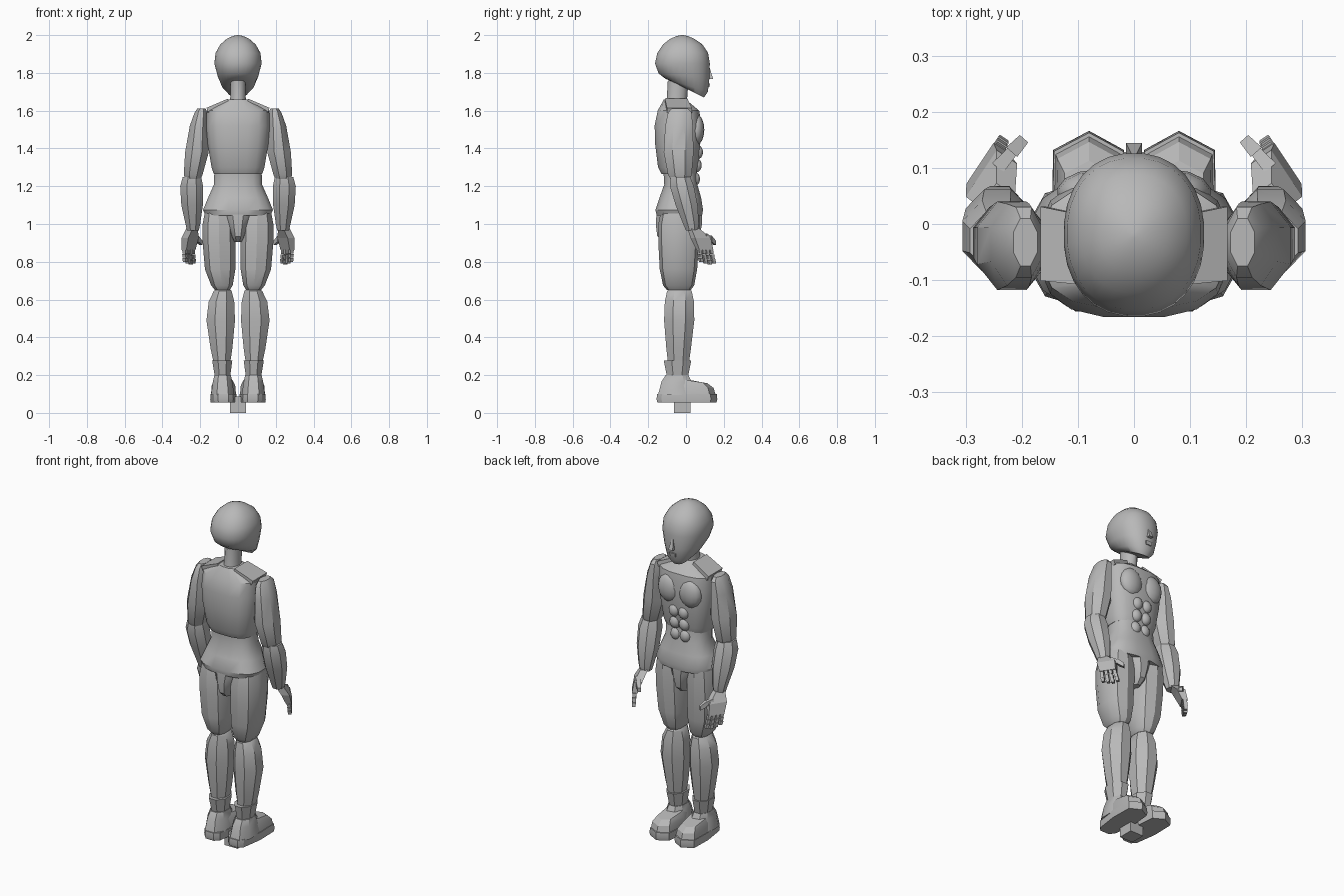
import bpy, bmesh, math
from mathutils import Vector, Matrix

grey = bpy.data.materials.new("plain_grey")
grey.diffuse_color = (0.48, 0.48, 0.48, 1)


def finish(name, bm, angle=32):
    bmesh.ops.recalc_face_normals(bm, faces=bm.faces[:])
    me = bpy.data.meshes.new(name)
    bm.to_mesh(me)
    bm.free()
    me.materials.append(grey)
    ob = bpy.data.objects.new(name, me)
    bpy.context.collection.objects.link(ob)
    bpy.ops.object.select_all(action='DESELECT')
    ob.select_set(True)
    bpy.context.view_layer.objects.active = ob
    bpy.ops.object.shade_smooth_by_angle(angle=math.radians(angle))
    return ob


def skin(name, rings, s=1, angle=32):
    """Closed skin through a stack of point rings; s = -1 mirrors in x."""
    bm = bmesh.new()
    vs = [[bm.verts.new((s * p[0], p[1], p[2])) for p in r] for r in rings]
    n = len(vs[0])
    for a, b in zip(vs, vs[1:]):
        for i in range(n):
            j = (i + 1) % n
            bm.faces.new((a[i], a[j], b[j], b[i]))
    bm.faces.new(vs[0])
    bm.faces.new(vs[-1])
    return finish(name, bm, angle)


def loft(name, sections, n=8, p=2.0, s=1, angle=32):
    """Sections are (z, x0, x1, y0, y1[, tilt]): bounds of rounded outlines."""
    def sp(v):
        return math.copysign(abs(v) ** (2 / p), v)
    ang = [2 * math.pi * (i + 0.5) / n for i in range(n)]
    unit = [(sp(math.cos(a)), sp(math.sin(a))) for a in ang]
    k = max(u[0] for u in unit)
    rings = []
    for z, x0, x1, y0, y1, *t in sections:
        tilt = t[0] if t else 0
        rings.append([((x0 + x1) / 2 + (x1 - x0) / 2 * u / k,
                       (y0 + y1) / 2 + (y1 - y0) / 2 * v / k,
                       z + tilt * v / k) for u, v in unit])
    return skin(name, rings, s, angle)


def centred(name, sections, **kw):
    return loft(name, [(z, -x, x, *r) for z, x, *r in sections], **kw)


def bar(name, a, b, u, w, sa, sb, s=1):
    """Tapered box from a to b; sa and sb are half sizes along u and w."""
    u, w = Vector(u), Vector(w)
    rings = [[Vector(c) + u * h[0] * i + w * h[1] * j
              for i, j in ((-1, -1), (1, -1), (1, 1), (-1, 1))]
             for c, h in ((a, sa), (b, sb))]
    return skin(name, rings, s)


def blob(name, centre, size):
    bm = bmesh.new()
    bmesh.ops.create_uvsphere(bm, u_segments=14, v_segments=8, radius=1,
                              matrix=Matrix.LocRotScale(Vector(centre), None, Vector(size)))
    return finish(name, bm, 50)


# Head, face and neck
centred("head", [
    (1.705, .055, -.045, .095, -.035), (1.735, .086, -.11, .116, -.035),
    (1.785, .108, -.145, .124, -.012), (1.85, .125, -.164, .126),
    (1.905, .119, -.152, .117), (1.95, .094, -.122, .088),
    (1.98, .06, -.085, .045), (1.995, .028, -.05, .01), (2.0, .005, -.025, -.015)],
    n=28, p=2.2, angle=40)
bar("nose", (0, .122, 1.825), (0, .13, 1.768), (1, 0, 0), (0, 1, 0), (.005, .004), (.014, .014))
bar("lips", (0, .116, 1.745), (0, .114, 1.725), (1, 0, 0), (0, 1, 0), (.02, .012), (.017, .01))
centred("neck", [(1.62, .046, -.11, .0), (1.67, .041, -.1, .005), (1.76, .041, -.095, .012)],
        n=14)

# Torso
centred("chest", [
    (1.265, .128, -.13, .052), (1.30, .14, -.148, .064), (1.42, .16, -.163, .075),
    (1.52, .168, -.166, .083), (1.6, .165, -.15, .07), (1.658, .06, -.118, .0)],
    n=16, p=2.8)
centred("waist_and_hips", [
    (1.045, .172, -.155, .085), (1.075, .185, -.162, .09), (1.14, .158, -.14, .08),
    (1.21, .127, -.115, .06), (1.29, .125, -.12, .055)], n=16, p=2.6)
centred("crotch", [
    (.905, .022, -.12, .04), (.935, .038, -.152, .072),
    (1.0, .058, -.16, .085), (1.07, .08, -.155, .085)], n=12, p=2.8)

for s, side in ((1, "right"), (-1, "left")):
    # Chest and belly muscles
    blob("pectoral_" + side, (s * .068, .055, 1.5), (.07, .042, .082))
    for i, (y, z) in enumerate(((.062, 1.38), (.055, 1.31), (.046, 1.238))):
        blob(f"belly_muscle_{i + 1}_{side}", (s * .031, y, z), (.032, .028, .037))
    bar("shoulder_plate_" + side, (.05, -.052, 1.65), (.162, -.035, 1.602),
        (0, 1, 0), (.35, 0, .94), (.06, .014), (.066, .014), s)

    # Arms
    loft("upper_arm_" + side, [
        (1.235, .2, .275, -.08, .018), (1.26, .188, .287, -.095, .03),
        (1.38, .155, .28, -.118, .04), (1.52, .158, .255, -.11, .036),
        (1.59, .163, .23, -.095, .03), (1.612, .172, .215, -.075, .01)], s=s)
    loft("forearm_" + side, [
        (.965, .208, .27, .0, .062), (1.0, .2, .278, -.015, .068),
        (1.1, .186, .3, -.055, .062), (1.2, .185, .306, -.085, .042),
        (1.25, .195, .292, -.082, .022)], s=s)

    # Hands: u runs across the knuckles, w through the palm
    u, w = Vector((-.55, .83, 0)), Vector((.83, .55, 0))
    bar("hand_top_" + side, (.243, .04, .975), (.254, .078, .925), u, w,
        (.026, .02), (.05, .022), s)
    bar("palm_" + side, (.254, .078, .925), (.262, .1, .862), u, w,
        (.05, .022), (.044, .015), s)
    for f in range(4):
        t = -.036 + .024 * f
        length = (.022, .025, .027, .025)[f]
        for k in range(3):
            root = Vector((.262, .1, .864)) + u * t * (1 + .04 * k)
            step = Vector((-.06, .2, -1)) * length
            bar(f"finger_{f + 1}_{k + 1}_{side}", root + step * k, root + step * (k + .93),
                u, w, (.0095, .011), (.0085, .009), s)
    thumb = [Vector((.243, .1, .935)), Vector((.218, .128, .922)), Vector((.196, .152, .9))]
    for k in range(2):
        bar(f"thumb_{k + 1}_{side}", thumb[k], thumb[k + 1], (.75, .66, 0), (0, 0, 1),
            (.013, .016), (.01, .012), s)

    # Legs
    loft("thigh_" + side, [
        (.65, .045, .122, -.098, .022), (.675, .028, .142, -.118, .04),
        (.76, .014, .175, -.135, .055), (.9, .012, .187, -.142, .064),
        (1.0, .015, .187, -.142, .068), (1.06, .03, .176, -.13, .065)],
        n=10, p=2.4, s=s)
    loft("calf_" + side, [
        (.26, .042, .128, -.095, .015), (.34, .03, .145, -.104, .026),
        (.49, .016, .167, -.116, .044), (.59, .02, .155, -.112, .042),
        (.645, .034, .128, -.1, .03), (.658, .046, .112, -.085, .015)], s=s)

    # Boots
    loft("boot_cuff_" + side, [
        (.19, .042, .122, -.1, .01), (.278, .03, .137, -.118, .028)], s=s)
    loft("boot_ankle_" + side, [
        (.095, .02, .143, -.148, .06), (.165, .03, .133, -.13, .03),
        (.2, .038, .125, -.108, .012)], p=2.5, s=s)
    outline = [(.08, .166), (.144, .132), (.147, .0), (.128, -.13), (.105, -.156),
               (.05, -.156), (.025, -.13), (.006, .0), (.018, .132)]

    def ring(z, k, slope=0.0):
        return [(.08 + (x - .08) * k, y * k, z - slope * y) for x, y in outline]
    skin("sole_" + side, [ring(.055, .97), ring(.072, 1), ring(.1, .98)], s)
    toe = [[(x, max(y, -.06), z) for x, y, z in r]
           for r in (ring(.098, .94), ring(.145, .88, .08), ring(.174, .68, .1))]
    skin("boot_toe_" + side, toe, s)

# Support block between the feet
bar("stand_peg", (0, -.02, 0), (0, -.02, .087), (1, 0, 0), (0, 1, 0), (.043, .044), (.043, .044))
